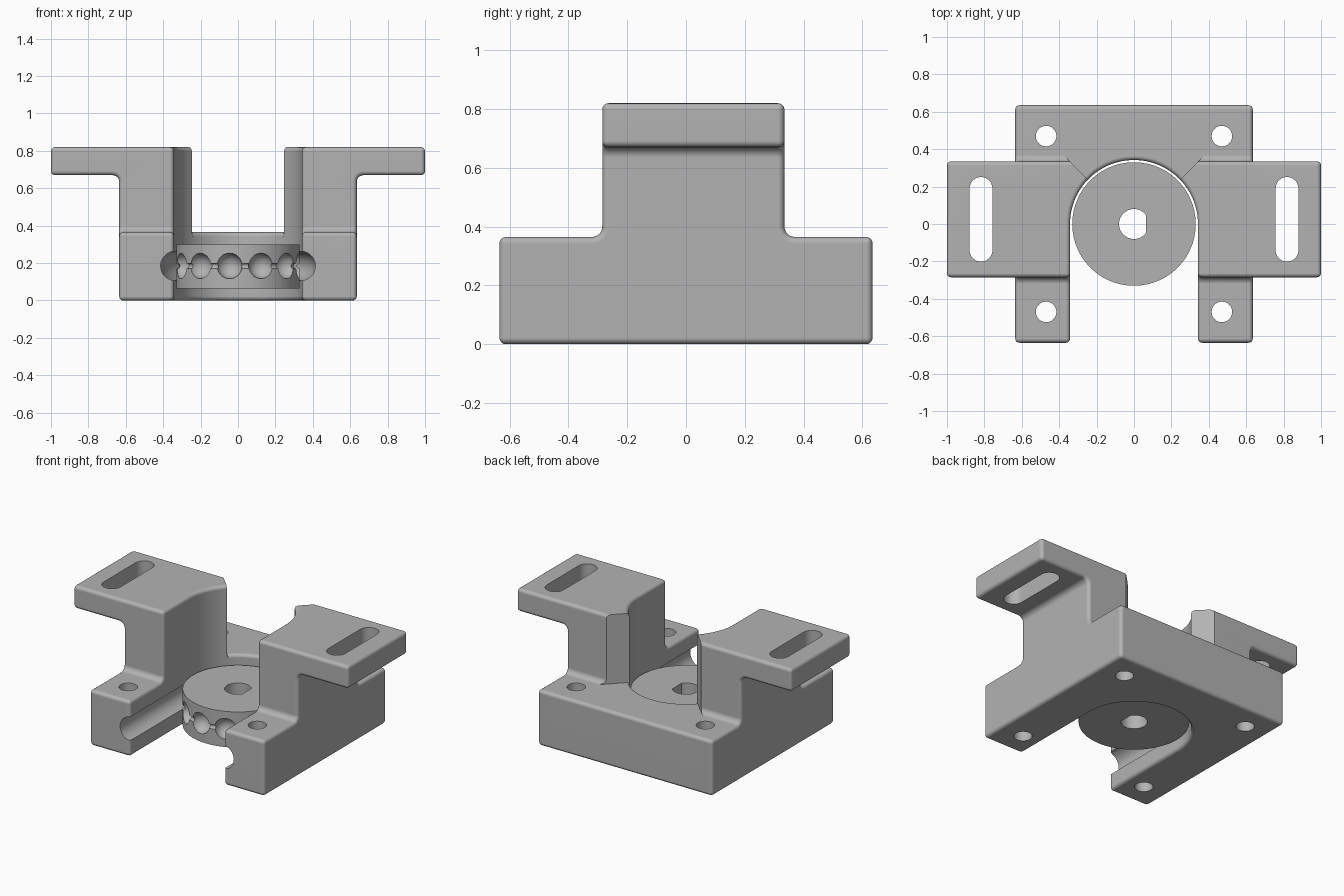
import bpy, bmesh
from math import sin, cos, pi, radians
from mathutils import Matrix

default = bpy.data.objects.get("Cube")
if default:
    bpy.data.objects.remove(default, do_unlink=True)

grey = bpy.data.materials.new("plain_grey")
grey.use_nodes = True
colour = (0.45, 0.45, 0.45, 1)
grey.diffuse_color = colour
grey.node_tree.nodes["Principled BSDF"].inputs["Base Color"].default_value = colour


def arc(cx, cy, r, start, end, n=6):
    """Points along an arc, angles in degrees."""
    angles = [radians(start + (end - start) * i / n) for i in range(n + 1)]
    return [(cx + r * cos(a), cy + r * sin(a)) for a in angles]


def mirrored(half):
    """Close a right-hand outline with its mirror image."""
    return half + [(-u, v) for u, v in reversed(half)]


def finish(name, bm):
    mesh = bpy.data.meshes.new(name)
    bm.to_mesh(mesh)
    bm.free()
    obj = bpy.data.objects.new(name, mesh)
    bpy.context.collection.objects.link(obj)
    mesh.materials.append(grey)
    return obj


def prism(name, outline, lo, hi, axis="z"):
    """Extrude an outline along one axis."""
    place = {"x": lambda u, v, h: (h, u, v),
             "y": lambda u, v, h: (u, h, v),
             "z": lambda u, v, h: (u, v, h)}[axis]
    bm = bmesh.new()
    face = bm.faces.new([bm.verts.new(place(u, v, lo)) for u, v in outline])
    ext = bmesh.ops.extrude_face_region(bm, geom=[face])
    moved = [g for g in ext["geom"] if isinstance(g, bmesh.types.BMVert)]
    bmesh.ops.translate(bm, verts=moved, vec=place(0, 0, hi - lo))
    if face.is_valid and not all(len(e.link_faces) == 2 for e in face.edges):
        bm.faces.remove(face)
    bmesh.ops.recalc_face_normals(bm, faces=bm.faces)
    return finish(name, bm)


def activate(obj):
    bpy.ops.object.select_all(action="DESELECT")
    obj.select_set(True)
    bpy.context.view_layer.objects.active = obj


def combine(obj, cutter, operation="DIFFERENCE"):
    cutter.hide_render = True
    mod = obj.modifiers.new("cut", "BOOLEAN")
    mod.operation, mod.solver, mod.object = operation, "EXACT", cutter
    activate(obj)
    bpy.ops.object.modifier_apply(modifier=mod.name)
    bpy.data.objects.remove(cutter, do_unlink=True)


def tube(name, path, radius, closed=False):
    """Sweep a round section along a path."""
    data = bpy.data.curves.new(name, "CURVE")
    data.dimensions = "3D"
    data.bevel_depth, data.bevel_resolution, data.use_fill_caps = radius, 8, True
    line = data.splines.new("POLY")
    line.points.add(len(path) - 1)
    for p, co in zip(line.points, path):
        p.co = (*co, 1)
    line.use_cyclic_u = closed
    obj = bpy.data.objects.new(name, data)
    bpy.context.collection.objects.link(obj)
    activate(obj)
    bpy.ops.object.convert(target="MESH")
    obj = bpy.context.view_layer.objects.active
    bm = bmesh.new()
    bm.from_mesh(obj.data)
    bmesh.ops.remove_doubles(bm, verts=bm.verts, dist=1e-5)
    bmesh.ops.recalc_face_normals(bm, faces=bm.faces)
    bm.to_mesh(obj.data)
    bm.free()
    return obj


def smooth(obj):
    activate(obj)
    bpy.ops.object.shade_smooth_by_angle(angle=radians(35))
    obj.modifiers.new("even_normals", "WEIGHTED_NORMAL").keep_sharp = True


BASE, TOP, SIDE, BORE, MID = 0.365, 0.82, 0.635, 0.342, 0.185
FRONT, BACK, FLANGE, R = -0.285, 0.335, 0.67, 0.035

# Body: side silhouette crossed with front silhouette
side = ([(-SIDE, 0), (SIDE, 0), (SIDE, BASE)]
        + arc(BACK + R, BASE + R, R, -90, -180) + [(BACK, TOP), (FRONT, TOP)]
        + arc(FRONT - R, BASE + R, R, 0, -90) + [(-SIDE, BASE)])
body = prism("bracket_body", side, -1.1, 1.1, "x")
front = mirrored([(SIDE, 0)] + arc(SIDE + R, FLANGE - R, R, 180, 90)
                 + [(1, FLANGE), (1, TOP)])
combine(body, prism("front_shape", front, -0.8, 0.8, "y"), "INTERSECT")

# U-shaped opening, then the angled gap behind the towers
opening = [(-BORE, -0.9), (BORE, -0.9)] + arc(0, 0, BORE, 0, 180, 64)
combine(body, prism("opening", opening, -0.2, 1.2))
gap = [(0, -0.01), (0.8, 0.79), (-0.8, 0.79)]
combine(body, prism("gap", gap, BASE, 1.2))

# Round the outer edges, leaving the angled tower faces crisp
bm = bmesh.new()
bm.from_mesh(body.data)
bmesh.ops.remove_doubles(bm, verts=bm.verts, dist=1e-4)
bmesh.ops.dissolve_limit(bm, angle_limit=radians(1), verts=bm.verts, edges=bm.edges)
angled = {f for f in bm.faces if f.normal.y > 0.5 and abs(f.normal.x) > 0.5}
edges = [e for e in bm.edges
         if e.is_manifold and e.is_convex and e.calc_face_angle() > radians(35)
         and not angled.intersection(e.link_faces)]
bmesh.ops.bevel(bm, geom=edges, offset=0.022, offset_type="OFFSET", segments=4,
                profile=0.5, affect="EDGES", clamp_overlap=False)
bm.to_mesh(body.data)
bm.free()

# Chain channel running around the opening
run = [(0.335, -0.9)] + arc(0, 0, 0.335, 0, 180, 48) + [(-0.335, -0.9)]
combine(body, tube("channel", [(x, y, MID) for x, y in run], 0.079))

# Screw holes and flange slots
for sx in (-1, 1):
    for sy in (-1, 1):
        hole = arc(sx * 0.47, sy * 0.47, 0.055, 0, 348.75, 31)
        combine(body, prism("hole", hole, -0.2, 0.5))
    slot = (arc(sx * 0.818, 0.19, 0.061, 0, 180, 16)
            + arc(sx * 0.818, -0.14, 0.061, 180, 360, 16))
    combine(body, prism("slot", slot, 0.5, 1))
smooth(body)

# Chain wheel with a D-shaped shaft hole
wheel = prism("chain_wheel", arc(0, 0, 0.33, 0, 356.25, 95), 0.065, 0.3)
shaft = arc(0, 0, 0.08, 36, 324, 32)
combine(wheel, prism("shaft", shaft, -0.2, 0.6))

# Thin cord groove and twelve bead pockets round the rim
ring = arc(0, 0, 0.33, 0, 356.25, 95)
combine(wheel, tube("cord", [(x, y, MID) for x, y in ring], 0.014, True))
bm = bmesh.new()
for i in range(12):
    a = radians(-98 + 30 * i)
    bmesh.ops.create_uvsphere(
        bm, u_segments=32, v_segments=16, radius=0.068,
        matrix=Matrix.Translation((0.33 * cos(a), 0.33 * sin(a), MID)))
combine(wheel, finish("beads", bm))
smooth(wheel)
